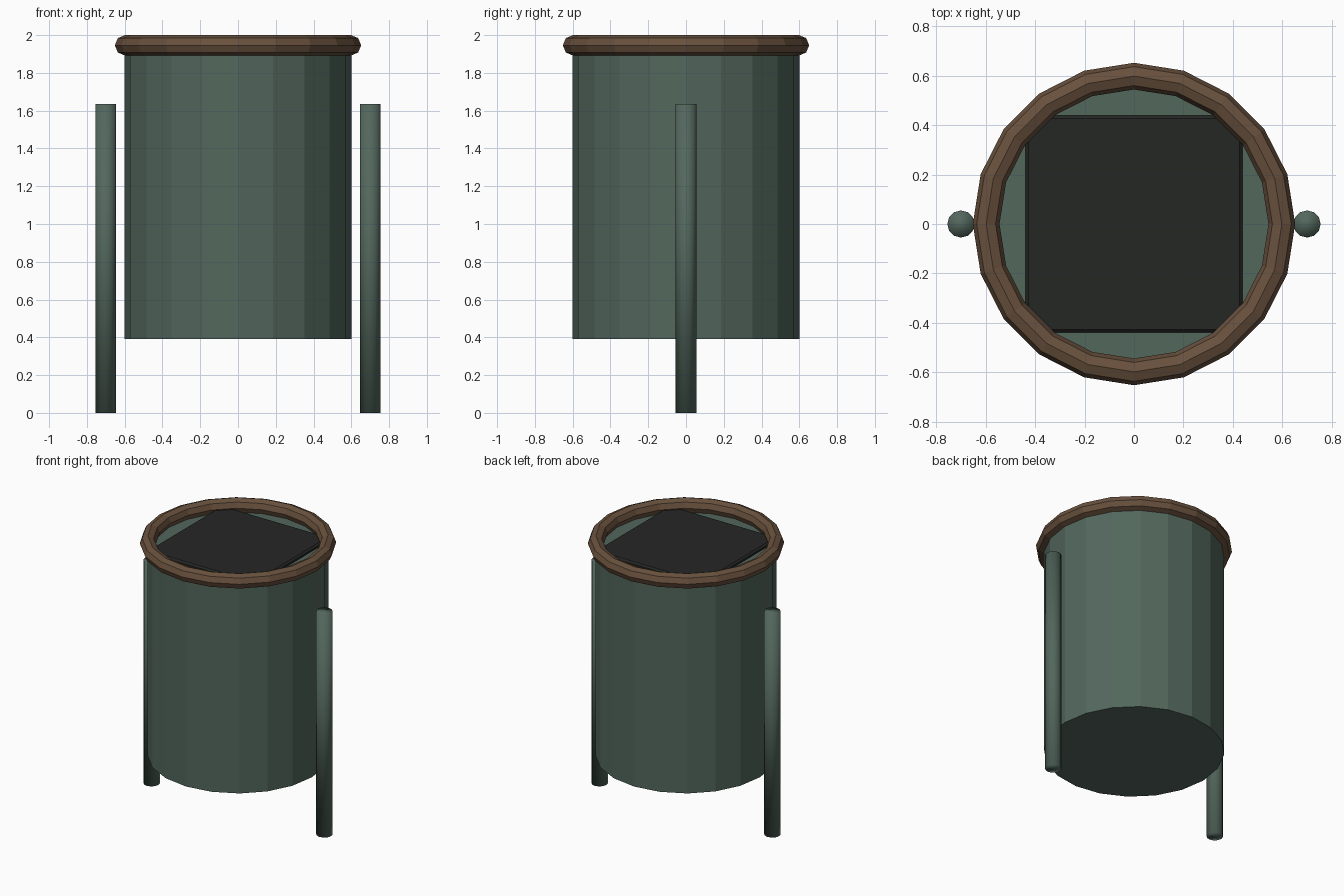
import bpy

if "Cube" in bpy.data.objects:
    bpy.data.objects.remove(bpy.data.objects["Cube"])


def material(name, rgb):
    m = bpy.data.materials.new(name)
    m.diffuse_color = (*rgb, 1)
    m.use_nodes = True
    m.node_tree.nodes["Principled BSDF"].inputs["Base Color"].default_value = m.diffuse_color
    return m


green = material("green_paint", (0.085, 0.135, 0.108))
brown = material("brown_rim", (0.14, 0.082, 0.047))
dark = material("dark_opening", (0.018, 0.02, 0.018))


def finish(name, mat):
    ob = bpy.context.object
    ob.name = name
    ob.data.materials.append(mat)
    return ob


def cylinder(name, radius, z0, z1, sides, x=0):
    bpy.ops.mesh.primitive_cylinder_add(vertices=sides, radius=radius, depth=z1 - z0,
                                        location=(x, 0, (z0 + z1) / 2))
    return finish(name, green)


# Faceted bin body
cylinder("bin_body", 0.6, 0.39, 1.91, 20)

# Faceted rim around the top
bpy.ops.mesh.primitive_torus_add(major_segments=20, minor_segments=8, major_radius=0.598,
                                 minor_radius=0.054, location=(0, 0, 1.946))
finish("rim", brown)
bpy.ops.object.shade_flat()

# Dark square panel filling the mouth
bpy.ops.mesh.primitive_cube_add(size=1, location=(0, 0, 1.92))
panel = bpy.context.object
panel.scale = (0.876, 0.876, 0.036)
bpy.ops.object.transform_apply(location=False, rotation=False, scale=True)
finish("mouth_panel", dark)
bevel = panel.modifiers.new("soft_edge", 'BEVEL')
bevel.width = 0.012
bevel.segments = 1

# Two smooth support posts
for side, x in (("left", -0.7), ("right", 0.7)):
    cylinder(side + "_post", 0.055, 0, 1.635, 12, x)
    bpy.ops.object.shade_smooth()
